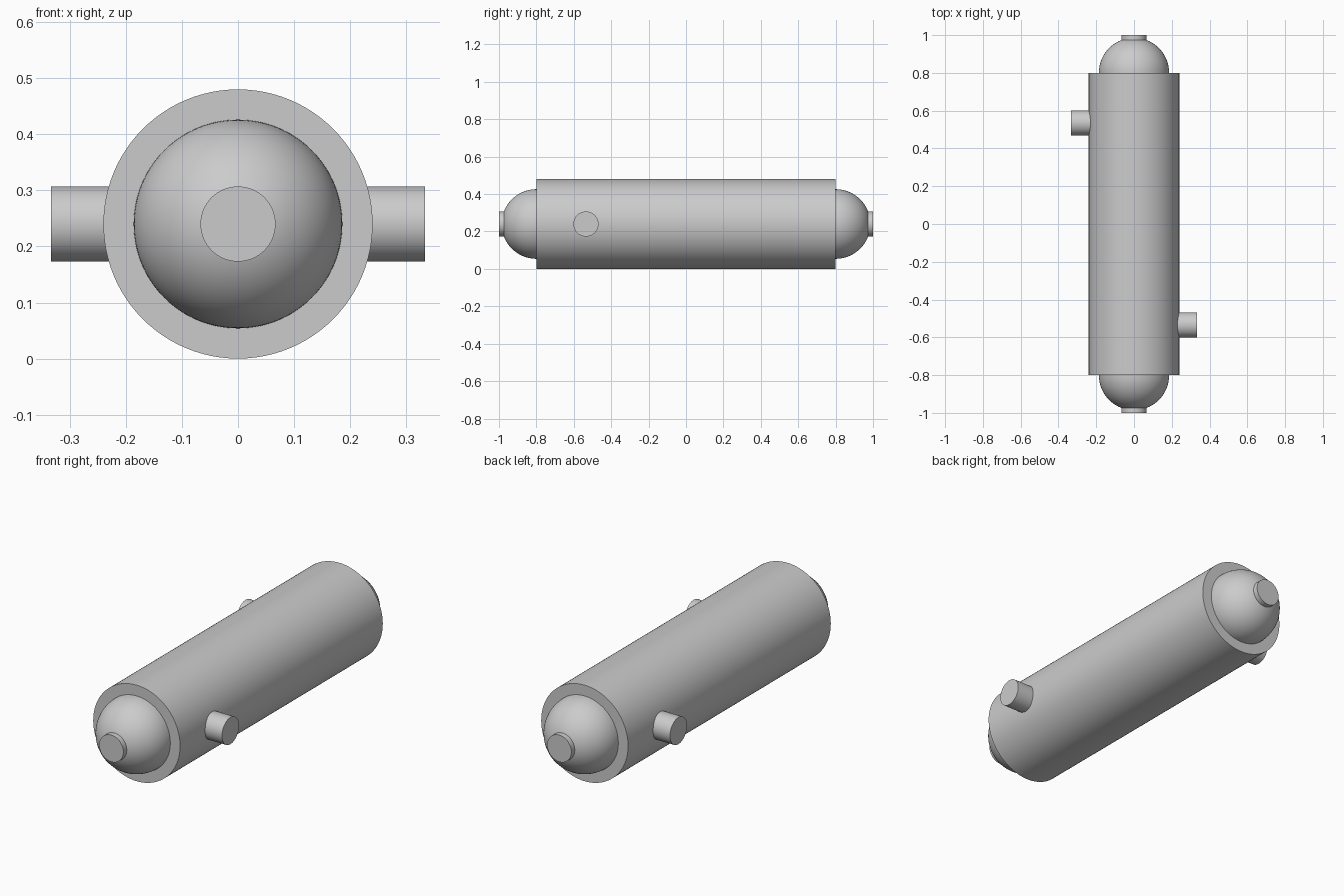
import bpy, bmesh, math
from mathutils import Vector, Matrix

if "Cube" in bpy.data.objects:
    bpy.data.objects.remove(bpy.data.objects["Cube"])

ZC = 0.24          # height of the main axis
R_SHELL, R_BORE, R_DOME, R_PIPE = 0.24, 0.207, 0.186, 0.067
Y_END = 0.8


def lathe(name, profile, direction, origin, closed=False, steps=96):
    """Revolve (radius, distance) points around an axis along direction."""
    bm = bmesh.new()
    verts = [bm.verts.new((r, 0, h)) for r, h in profile]
    pairs = list(zip(verts, verts[1:]))
    if closed:
        pairs.append((verts[-1], verts[0]))
    edges = [bm.edges.new(p) for p in pairs]
    bmesh.ops.spin(bm, geom=verts + edges, cent=(0, 0, 0), axis=(0, 0, 1),
                   angle=math.tau, steps=steps)
    bmesh.ops.remove_doubles(bm, verts=bm.verts, dist=1e-5)
    bmesh.ops.recalc_face_normals(bm, faces=bm.faces)
    turn = Vector((0, 0, 1)).rotation_difference(Vector(direction)).to_matrix().to_4x4()
    bm.transform(Matrix.Translation(origin) @ turn)
    mesh = bpy.data.meshes.new(name)
    bm.to_mesh(mesh)
    bm.free()
    ob = bpy.data.objects.new(name, mesh)
    bpy.context.collection.objects.link(ob)
    bpy.ops.object.select_all(action='DESELECT')
    ob.select_set(True)
    bpy.context.view_layer.objects.active = ob
    bpy.ops.object.shade_smooth_by_angle(angle=math.radians(30))
    return ob


def rod(radius, start, end):
    return [(0, start), (radius, start), (radius, end), (0, end)]


# Hollow outer shell
lathe("shell", [(R_SHELL, -Y_END), (R_SHELL, Y_END), (R_BORE, Y_END), (R_BORE, -Y_END)],
      (0, 1, 0), (0, 0, ZC), closed=True)

# Domed end heads, based at the shell ends
N = 24
dome = [(0, 0)] + [(R_DOME * math.cos(i / N * math.pi / 2),
                    R_DOME * math.sin(i / N * math.pi / 2)) for i in range(N)] + [(0, R_DOME)]

for side, s in (("front", -1), ("back", 1)):
    axis, end = (0, s, 0), (0, s * Y_END, ZC)
    # Flush plate closing the shell
    lathe(side + "_end_plate", rod(R_BORE, -0.04, 0), axis, end)
    lathe(side + "_dome", dome, axis, end)
    # Short axial pipe stub
    lathe(side + "_end_nozzle", rod(R_PIPE, 0.12, 0.2), axis, end, steps=64)
    # Side pipe stub: right side near the front, left side near the back
    lathe(side + "_side_nozzle", rod(R_PIPE, 0.215, 0.333), (-s, 0, 0),
          (0, s * 0.535, ZC), steps=64)
